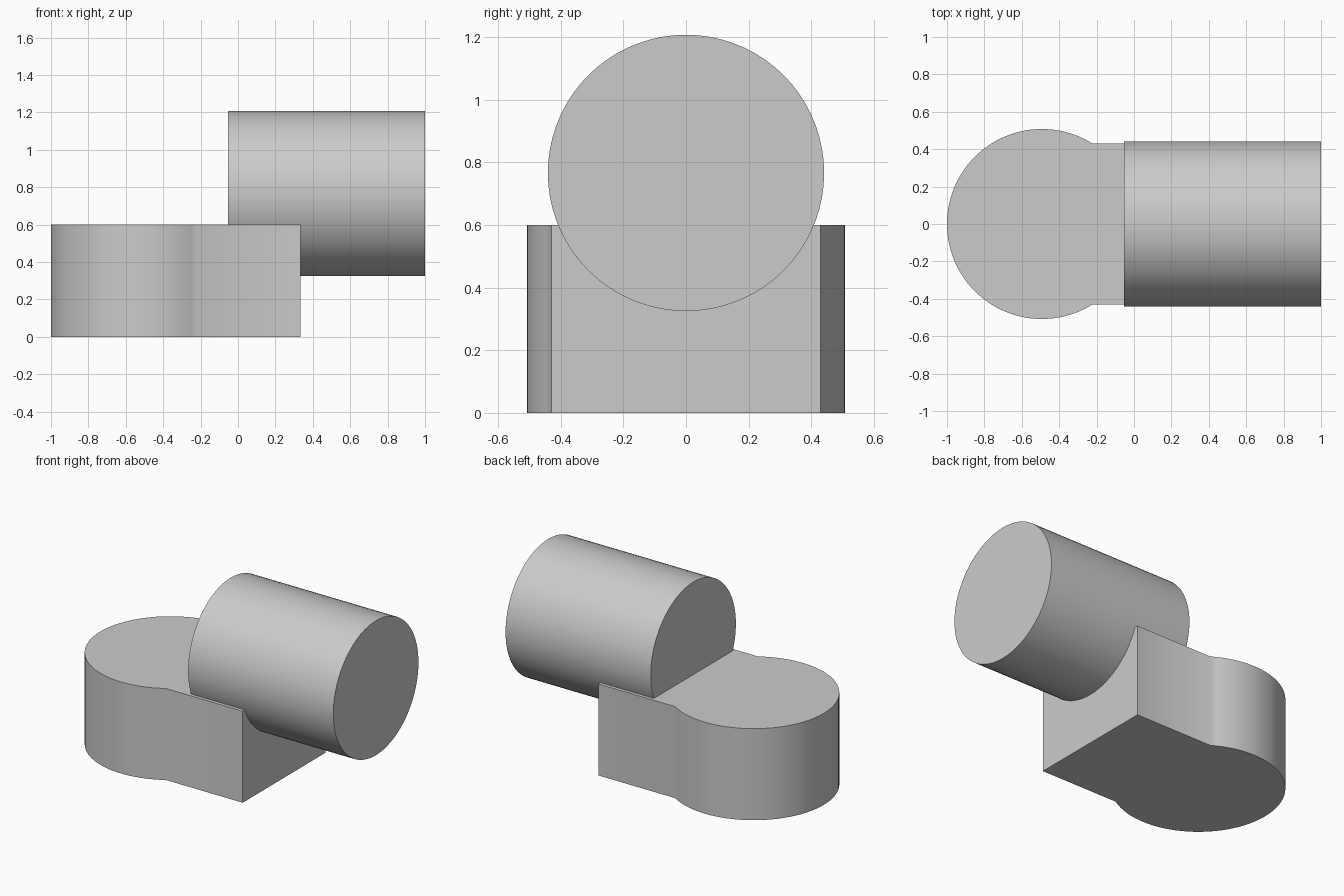
import bpy
import bmesh
from math import asin, cos, sin, pi, radians

default = bpy.data.objects.get("Cube")
if default:
    bpy.data.objects.remove(default, do_unlink=True)

grey = bpy.data.materials.new("light_grey")
grey.use_nodes = True
colour = (0.6, 0.6, 0.6, 1)
grey.diffuse_color = colour
grey.node_tree.nodes["Principled BSDF"].inputs["Base Color"].default_value = colour


def extrude_profile(name, points, offset):
    """Fill a closed outline and extrude it into a smooth-sided solid."""
    bm = bmesh.new()
    face = bm.faces.new([bm.verts.new(p) for p in points])
    result = bmesh.ops.extrude_face_region(bm, geom=[face], use_keep_orig=True)
    top = [v for v in result["geom"] if isinstance(v, bmesh.types.BMVert)]
    bmesh.ops.translate(bm, verts=top, vec=offset)
    bmesh.ops.recalc_face_normals(bm, faces=bm.faces)
    mesh = bpy.data.meshes.new(name)
    bm.to_mesh(mesh)
    bm.free()
    mesh.materials.append(grey)
    obj = bpy.data.objects.new(name, mesh)
    bpy.context.collection.objects.link(obj)
    bpy.ops.object.select_all(action="DESELECT")
    obj.select_set(True)
    bpy.context.view_layer.objects.active = obj
    bpy.ops.object.shade_smooth_by_angle(angle=radians(40))
    return obj


# Keyhole-shaped base: round end on the right, square arm to the left
RADIUS, CENTRE_X, HALF_WIDTH, ARM_END = 0.508, -0.492, 0.43, 0.335
start = asin(HALF_WIDTH / RADIUS)
STEPS = 56
base = [(ARM_END, -HALF_WIDTH, 0), (ARM_END, HALF_WIDTH, 0)]
for i in range(STEPS + 1):
    a = start + (2 * pi - 2 * start) * i / STEPS
    base.append((CENTRE_X + RADIUS * cos(a), RADIUS * sin(a), 0))
extrude_profile("base_block", base, (0, 0, 0.6))

# Horizontal cylinder sunk into the arm
SIDES = 72
barrel = [(-0.053, 0.441 * cos(2 * pi * i / SIDES), 0.766 + 0.441 * sin(2 * pi * i / SIDES))
          for i in range(SIDES)]
extrude_profile("side_cylinder", barrel, (1.053, 0, 0))
